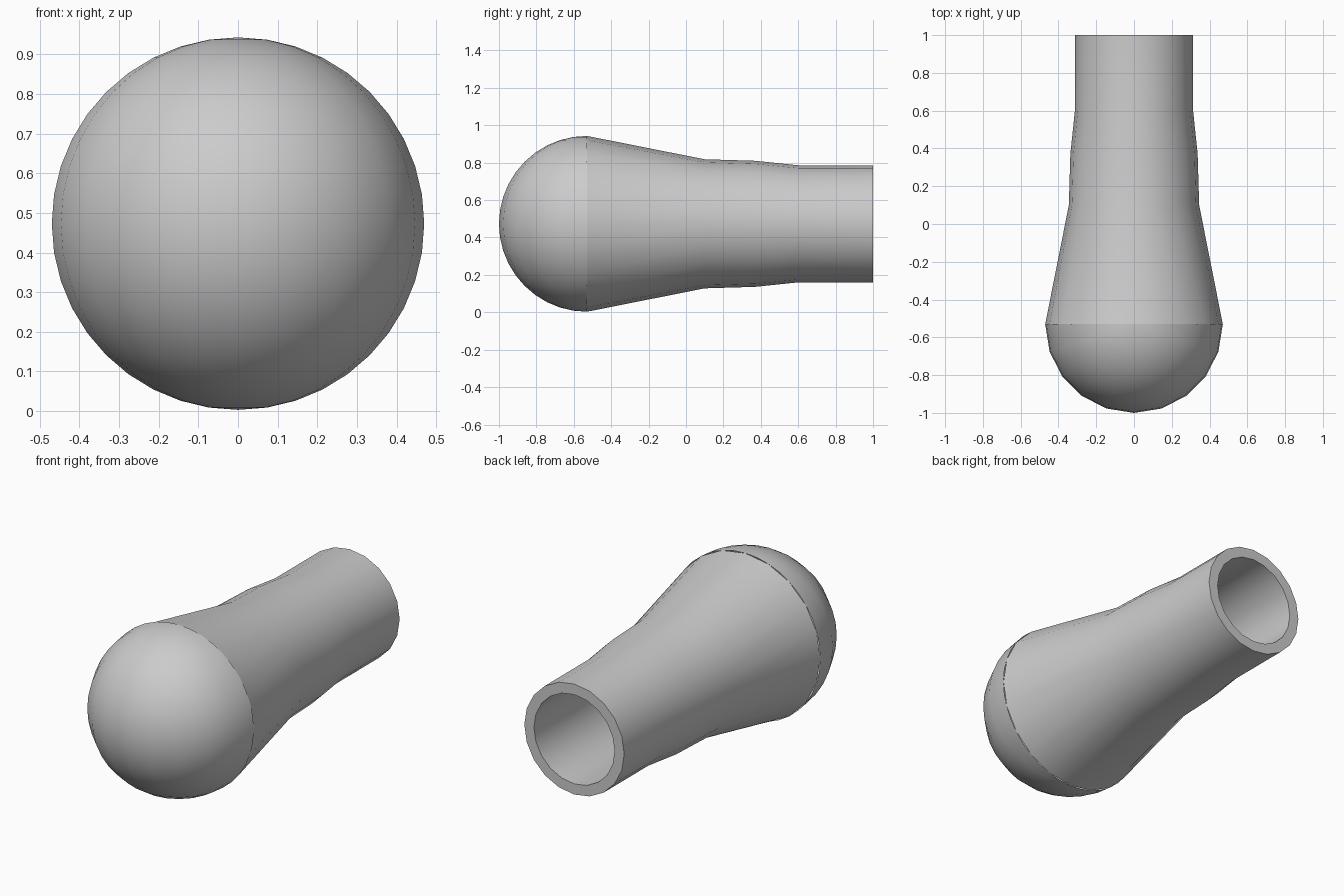
import bpy, bmesh, math
from mathutils import Matrix, Vector

if "Cube" in bpy.data.objects:
    bpy.data.objects.remove(bpy.data.objects["Cube"])

AXIS_Z = 0.473
SIDES = 20
R = 0.47
WALL = 0.06


def finish(bm, name):
    bmesh.ops.recalc_face_normals(bm, faces=bm.faces)
    mesh = bpy.data.meshes.new(name)
    bm.to_mesh(mesh)
    bm.free()
    ob = bpy.data.objects.new(name, mesh)
    bpy.context.collection.objects.link(ob)
    ob.location.z = AXIS_Z
    bpy.ops.object.select_all(action='DESELECT')
    ob.select_set(True)
    bpy.context.view_layer.objects.active = ob
    bpy.ops.object.shade_smooth_by_angle(angle=math.radians(30))
    return ob


# Hollow neck: outer profile (y, radius), then back along the inner wall
outer = [(-0.53, R), (0.10, 0.345), (0.37, 0.337), (0.60, 0.313), (1.0, 0.313)]
inner = [(y, r - WALL) for y, r in reversed(outer)]
bm = bmesh.new()
rings = []
for y, r in outer + inner:
    angles = [2 * math.pi * i / SIDES for i in range(SIDES)]
    rings.append([bm.verts.new((r * math.cos(a), y, r * math.sin(a))) for a in angles])
for k, ring in enumerate(rings):
    nxt = rings[(k + 1) % len(rings)]
    for i in range(SIDES):
        j = (i + 1) % SIDES
        bm.faces.new((ring[i], ring[j], nxt[j], nxt[i]))
finish(bm, "hollow_neck")

# Rounded front: front half of an upright UV sphere
bm = bmesh.new()
bmesh.ops.create_uvsphere(bm, u_segments=SIDES, v_segments=20, radius=R)
bmesh.ops.delete(bm, geom=[v for v in bm.verts if v.co.y > 0.001], context='VERTS')
bmesh.ops.translate(bm, verts=bm.verts, vec=Vector((0, -0.53, 0)))
finish(bm, "round_front")
